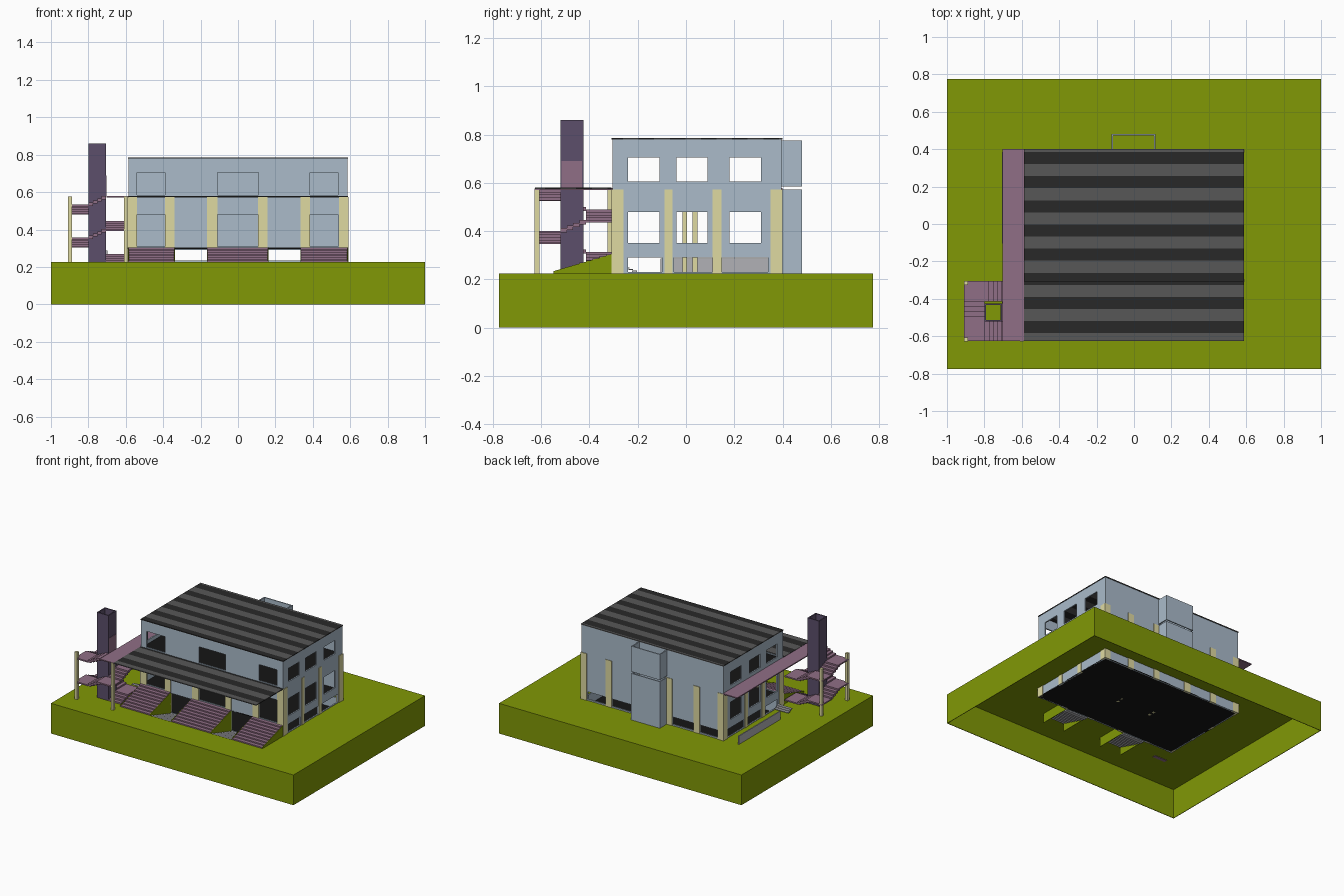
import bpy, bmesh
from mathutils import Vector

if "Cube" in bpy.data.objects:
    bpy.data.objects.remove(bpy.data.objects["Cube"])

def mat(name, r, g, b):
    m = bpy.data.materials.new(name)
    lin = [(c / 255) ** 2.2 for c in (r, g, b)]
    m.diffuse_color = (*lin, 1)
    m.use_nodes = True
    m.node_tree.nodes["Principled BSDF"].inputs["Base Color"].default_value = m.diffuse_color
    return m

GREEN = mat("grass", 128, 151, 14)
BLUE = mat("wall_blue", 169, 186, 201)
YELLOW = mat("column_yellow", 222, 217, 160)
PINK = mat("stair_mauve", 143, 110, 133)
PURPLE = mat("shaft_purple", 92, 80, 106)
DARK = mat("roof_dark", 45, 45, 45)
LIGHT = mat("roof_light", 88, 88, 88)
BLACK = mat("floor_black", 28, 28, 28)
GREY = mat("concrete", 176, 176, 181)

def finish(name, bm, m):
    bmesh.ops.recalc_face_normals(bm, faces=bm.faces)
    me = bpy.data.meshes.new(name)
    bm.to_mesh(me)
    bm.free()
    me.materials.append(m)
    ob = bpy.data.objects.new(name, me)
    bpy.context.collection.objects.link(ob)

def add_box(bm, x0, x1, y0, y1, z0, z1):
    vs = bmesh.ops.create_cube(bm, size=1)["verts"]
    for v in vs:
        v.co = Vector(((x0 + x1) / 2 + v.co.x * (x1 - x0),
                       (y0 + y1) / 2 + v.co.y * (y1 - y0),
                       (z0 + z1) / 2 + v.co.z * (z1 - z0)))

def boxes(name, m, items):
    bm = bmesh.new()
    for b in items:
        add_box(bm, *b)
    finish(name, bm, m)

def panel(name, m, axis, pos, t, u, v, holes=()):
    """Flat panel normal to an axis, thickness t, with rectangular holes (u0,u1,v0,v1)."""
    us = sorted({*u, *(c for h in holes for c in h[:2])})
    vs = sorted({*v, *(c for h in holes for c in h[2:])})
    bm = bmesh.new()
    def pt(a, b):
        return {"x": (pos, a, b), "y": (a, pos, b), "z": (a, b, pos)}[axis]
    for a0, a1 in zip(us, us[1:]):
        for b0, b1 in zip(vs, vs[1:]):
            ca, cb = (a0 + a1) / 2, (b0 + b1) / 2
            if any(h[0] < ca < h[1] and h[2] < cb < h[3] for h in holes):
                continue
            bm.faces.new([bm.verts.new(pt(*p)) for p in ((a0, b0), (a1, b0), (a1, b1), (a0, b1))])
    bmesh.ops.remove_doubles(bm, verts=bm.verts, dist=1e-5)
    ext = bmesh.ops.extrude_face_region(bm, geom=bm.faces[:], use_keep_orig=True)["geom"]
    d = Vector([t if axis == k else 0 for k in "xyz"])
    bmesh.ops.translate(bm, vec=d, verts=[e for e in ext if isinstance(e, bmesh.types.BMVert)])
    finish(name, bm, m)

G, FLOOR, SILL, MID, TOP = 0.225, 0.15, 0.305, 0.578, 0.785
X, Y0, Y1 = 0.585, -0.305, 0.395
PITS = [(-0.34, -0.165), (0.16, 0.335)]
STEPS_X = [(-X, -0.34), (-0.165, 0.16), (0.335, X)]
PY = -0.55

# hollow ground block with openings for the building and the two stair pits
panel("ground_top", GREEN, "z", G, -0.004, (-1, 1), (-0.775, 0.775),
      [(-X, X, Y0, Y1)] + [(a, b, PY, Y0) for a, b in PITS])
for s in (-1, 1):
    panel("ground_end", GREEN, "x", s, -s * 0.004, (-0.775, 0.775), (0, G))
    panel("ground_side", GREEN, "y", s * 0.775, -s * 0.004, (-1, 1), (0, G))

# floors
boxes("basement_floor", BLACK, [(-X, X, Y0, Y1, FLOOR, FLOOR + 0.006)])
boxes("ground_floor", BLACK, [(-X + .01, X - .01, Y0, Y1 - .01, SILL - 0.008, SILL)])
boxes("upper_floor", BLACK, [(-X + .01, X - .01, Y0, Y1 - .01, MID - 0.008, MID)])

# side walls with window rows
win = [(-0.24, -0.11), (-0.04, 0.09), (0.18, 0.31)]
base = [(-0.24, -0.1), (-0.05, 0.11), (0.15, 0.34)]
side_holes = ([(a, b, 0.605, 0.705) for a, b in win] + [(a, b, 0.35, 0.48) for a, b in win]
              + [(a, b, 0.23, 0.29) for a, b in base])
for s in (-1, 1):
    panel("side_wall", BLUE, "x", s * X, -s * 0.01, (Y0, Y1), (FLOOR, TOP - 0.006), side_holes)

# front and back walls
doors = [(-0.54, -0.39), (-0.11, 0.11), (0.385, 0.535)]
panel("front_wall", BLUE, "y", Y0, 0.01, (-X, X), (FLOOR, TOP - 0.006),
      [(a, b, 0.31, 0.48) for a, b in doors] + [(a, b, 0.585, 0.705) for a, b in doors]
      + [(a, b, FLOOR + .006, 0.297) for a, b in PITS])
panel("back_wall", BLUE, "y", Y1, -0.01, (-X, X), (FLOOR, TOP - 0.006),
      [(a, b, 0.235, 0.29) for a, b in doors + PITS])

# yellow wall columns
cx = [(-0.59, -0.54), (-0.39, -0.34), (-0.165, -0.11), (0.108, 0.158), (0.335, 0.385), (0.54, 0.59)]
cy = [(-0.308, -0.26), (-0.09, -0.055), (0.11, 0.147), (0.35, 0.398)]
boxes("front_back_columns", YELLOW,
      [(a, b, y - 0.008, y + 0.008, FLOOR, 0.573) for a, b in cx for y in (Y0 + .004, Y1 - .004)])
boxes("side_columns", YELLOW,
      [(x - 0.008, x + 0.008, a, b, FLOOR, 0.573) for a, b in cy for x in (-X + .004, X - .004)])
boxes("inner_columns", YELLOW,
      [(x - 0.01, x + 0.01, y - 0.01, y + 0.01, FLOOR, MID - .008)
       for x, y in ((-0.14, -0.005), (-0.14, 0.037), (0.135, -0.005), (0.135, 0.037))])

# striped roofs: dark bands on a lighter sheet
def striped_roof(name, y0, y1, z):
    edges = [y0] + [e for i in range(-9, 8) for e in (0.385 + i * 0.0646 - 0.0646 * 6,)
                    if y0 < e < y1] + [y1]
    bands = {0: [], 1: []}
    for a, b in zip(edges, edges[1:]):
        k = int(((0.385 - (a + b) / 2) / 0.0646) // 1) % 2
        bands[k].append((-X - .003, X + .003, a, b, z - 0.006, z))
    boxes(name + "_dark_bands", DARK, bands[0])
    boxes(name + "_light_bands", LIGHT, bands[1])

striped_roof("main_roof", Y0 - .003, 0.4, TOP)
striped_roof("porch_roof", -0.625, Y0 - .003, MID + 0.002)

# open-topped rear shaft in two storeys
for z0, z1 in ((G, 0.572), (0.585, 0.775)):
    boxes("rear_shaft", BLUE, [(-0.12, -0.112, Y1, 0.48, z0, z1), (0.108, 0.116, Y1, 0.48, z0, z1),
                               (-0.112, 0.108, 0.472, 0.48, z0, z1)])

# front entrance stairs on green wedges
N = 9
d, h = (Y0 - PY) / N, (SILL - G) / N
for a, b in STEPS_X:
    boxes("entrance_steps", PINK, [(a, b, PY + i * d, PY + (i + 1) * d, G + i * h, G + (i + 1) * h)
                                   for i in range(N)])
    for x in (a, b):
        bm = bmesh.new()
        tri = [bm.verts.new((x + o, y, z)) for o in (-0.002, 0.002)
               for y, z in ((PY, G), (Y0, G), (Y0, SILL), (PY, G + h))]
        bm.faces.new(tri[:4])
        bm.faces.new(tri[4:])
        for i in range(4):
            j = (i + 1) % 4
            bm.faces.new((tri[i], tri[j], tri[4 + j], tri[4 + i]))
        finish("entrance_step_side", bm, GREEN)

# pits with stairs down to the basement
hp = (G - FLOOR) / N
for a, b in PITS:
    boxes("basement_steps", GREY, [(a, b, PY + i * d, PY + (i + 1) * d, G - (i + 1) * hp - hp, G - (i + 1) * hp)
                                   for i in range(N)])
    boxes("pit_sides", GREEN, [(a - .003, a, PY, Y0, FLOOR, G), (b, b + .003, PY, Y0, FLOOR, G)])

# low wall and small steps along the left side
boxes("low_side_wall", GREY, [(-0.706, -0.698, -0.105, 0.385, G, 0.287)])
boxes("small_side_steps", GREY, [(-0.7, -X, -0.255 + i * .016, -0.235 + i * .016, 0.245 - i * .007, 0.25 - i * .007)
                                 for i in range(3)])

# raised walkway and stair shaft
boxes("walkway", PINK, [(-0.702, -X, -0.625, 0.4, 0.57, MID)])
S0, S1, T0, T1 = -0.8, -0.705, -0.52, -0.425
boxes("stair_shaft", PURPLE, [(S0, S0 + .008, T0, T1, G, 0.86), (S1 - .008, S1, T0, T1, G, 0.86),
                              (S0, S1, T0, T0 + .008, G, 0.86), (S0, S1, T1 - .008, T1, G, 0.86)])
boxes("shaft_door", PINK, [(S1, S1 + .003, T0 + .005, T1 - .005, MID, 0.69)])

# square stair winding up around the shaft: east, north, west, south flights
W0, E1, Q0, Q1 = -0.908, -0.6, -0.625, -0.305
T1 = -0.415
n, rise = 4, (MID - G) / 8
items = []
for f in range(8):
    z0 = G + f * rise
    for i in range(n):
        z = z0 + (i + 1) * rise / n
        lo, hi = i / n, (i + 1) / n
        dx, dy = S1 - S0, T1 - T0
        xy = [(S1, E1, T0 + lo * dy, T0 + hi * dy),
              (S1 - hi * dx, S1 - lo * dx, T1, Q1),
              (W0, S0, T1 - hi * dy, T1 - lo * dy),
              (S0 + lo * dx, S0 + hi * dx, Q0, T0)][f % 4]
        items.append((*xy, z - 0.018, z))
    corner = [(S1, E1, T1, Q1), (W0, S0, T1, Q1), (W0, S0, Q0, T0), (S1, E1, Q0, T0)][f % 4]
    if f < 7:
        items.append((*corner, z0 + rise - 0.01, z0 + rise))
boxes("winding_stair", PINK, items)

# slim posts carrying stair and walkway
boxes("stair_posts", YELLOW, [(x - .01, x + .01, y - .01, y + .01, G, 0.577)
                              for x, y in ((-0.898, -0.617), (-0.898, -0.315), (-0.6, -0.617))])
